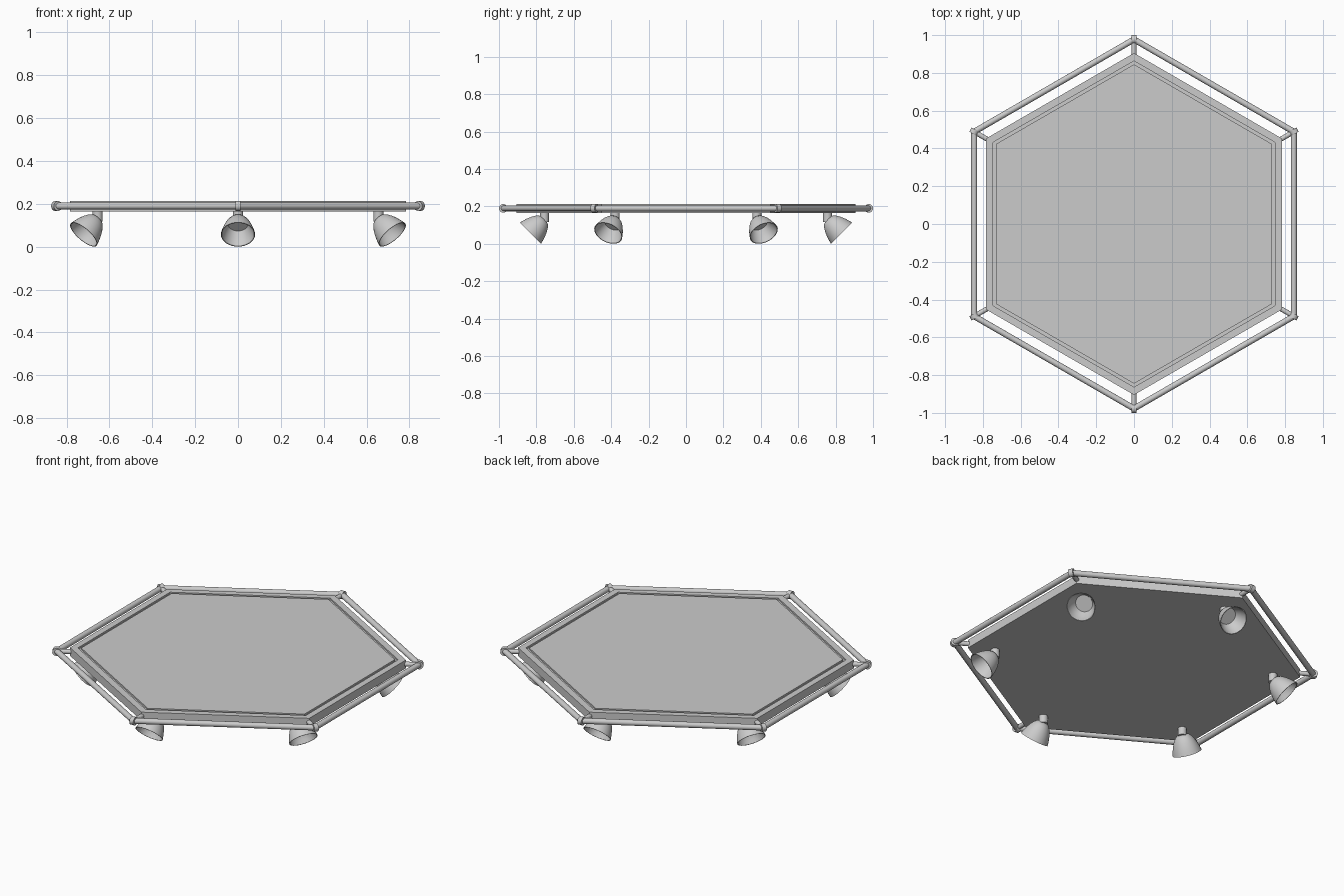
import bpy, bmesh, math
from mathutils import Vector, Matrix

cube = bpy.data.objects.get("Cube")
if cube:
    bpy.data.objects.remove(cube, do_unlink=True)

grey = bpy.data.materials.new("light_grey_metal")
grey.use_nodes = True
colour = (0.6, 0.6, 0.6, 1)
grey.diffuse_color = colour
grey.node_tree.nodes["Principled BSDF"].inputs["Base Color"].default_value = colour

RAIL_R, RAIL_Z = 0.977, 0.19
UNDERSIDE = 0.165


def lathe(name, profile, sides, origin=(0, 0, 0), axis=(0, 0, 1), phase=0.0, smooth=True):
    """Revolve (radius, height) points about an axis."""
    turn = Vector((0, 0, 1)).rotation_difference(Vector(axis)).to_matrix().to_4x4()
    place = Matrix.Translation(origin) @ turn
    bm = bmesh.new()
    rings = []
    for r, h in profile:
        ring = []
        for i in range(sides):
            a = phase + math.tau * i / sides
            ring.append(bm.verts.new(place @ Vector((r * math.cos(a), r * math.sin(a), h))))
        rings.append(ring)
    for low, high in zip(rings, rings[1:]):
        for i in range(sides):
            j = (i + 1) % sides
            bm.faces.new((low[i], low[j], high[j], high[i]))
    bmesh.ops.remove_doubles(bm, verts=bm.verts, dist=1e-5)
    bmesh.ops.recalc_face_normals(bm, faces=bm.faces)
    mesh = bpy.data.meshes.new(name)
    bm.to_mesh(mesh)
    bm.free()
    mesh.materials.append(grey)
    obj = bpy.data.objects.new(name, mesh)
    bpy.context.collection.objects.link(obj)
    if smooth:
        bpy.ops.object.select_all(action='DESELECT')
        obj.select_set(True)
        bpy.context.view_layer.objects.active = obj
        bpy.ops.object.shade_smooth_by_angle(angle=math.radians(35))
    return obj


def rod(name, start, end, radius, sides=20):
    start, end = Vector(start), Vector(end)
    length = (end - start).length
    return lathe(name, [(0, 0), (radius, 0), (radius, length), (0, length)],
                 sides, start, (end - start).normalized())


# Hexagonal panel with a narrow groove inside its border
panel = [(0, UNDERSIDE), (0.905, UNDERSIDE), (0.905, 0.214), (0.863, 0.214),
         (0.863, 0.204), (0.845, 0.204), (0.845, 0.214), (0, 0.214)]
lathe("hexagonal_panel", panel, 6, phase=math.pi / 6, smooth=False)

# Bell shade: outer skin, rim, then inner reflector and flat lamp face
shade = [(0, -0.106), (0.02, -0.105), (0.034, -0.099), (0.046, -0.086), (0.058, -0.066),
         (0.068, -0.042), (0.075, -0.02), (0.08, 0), (0.076, 0),
         (0.071, -0.02), (0.063, -0.042), (0.047, -0.07), (0, -0.07)]

for k in range(6):
    a = math.pi / 6 + k * math.pi / 3
    out = Vector((math.cos(a), math.sin(a), 0))
    side = Vector((-out.y, out.x, 0))
    following = Vector((math.cos(a + math.pi / 3), math.sin(a + math.pi / 3), 0))
    lift = Vector((0, 0, RAIL_Z))
    corner = out * RAIL_R + lift

    # Outer tube rail, corner collar and bracket
    rod(f"rail_{k + 1}", corner, following * RAIL_R + lift, 0.016)
    rod(f"corner_collar_{k + 1}", corner - side * 0.0125, corner + side * 0.0125, 0.023)
    rod(f"rail_bracket_{k + 1}", out * 0.89 + lift, corner, 0.013)

    # Spotlight hung under each corner, aimed outward and down
    pivot = out * 0.757
    rod(f"spotlight_stem_{k + 1}", pivot + Vector((0, 0, 0.118)),
        pivot + Vector((0, 0, UNDERSIDE + 0.002)), 0.024)
    lathe(f"spotlight_shade_{k + 1}", shade, 32, out * 0.832 + Vector((0, 0, 0.057)),
          (out - Vector((0, 0, 1))).normalized())
